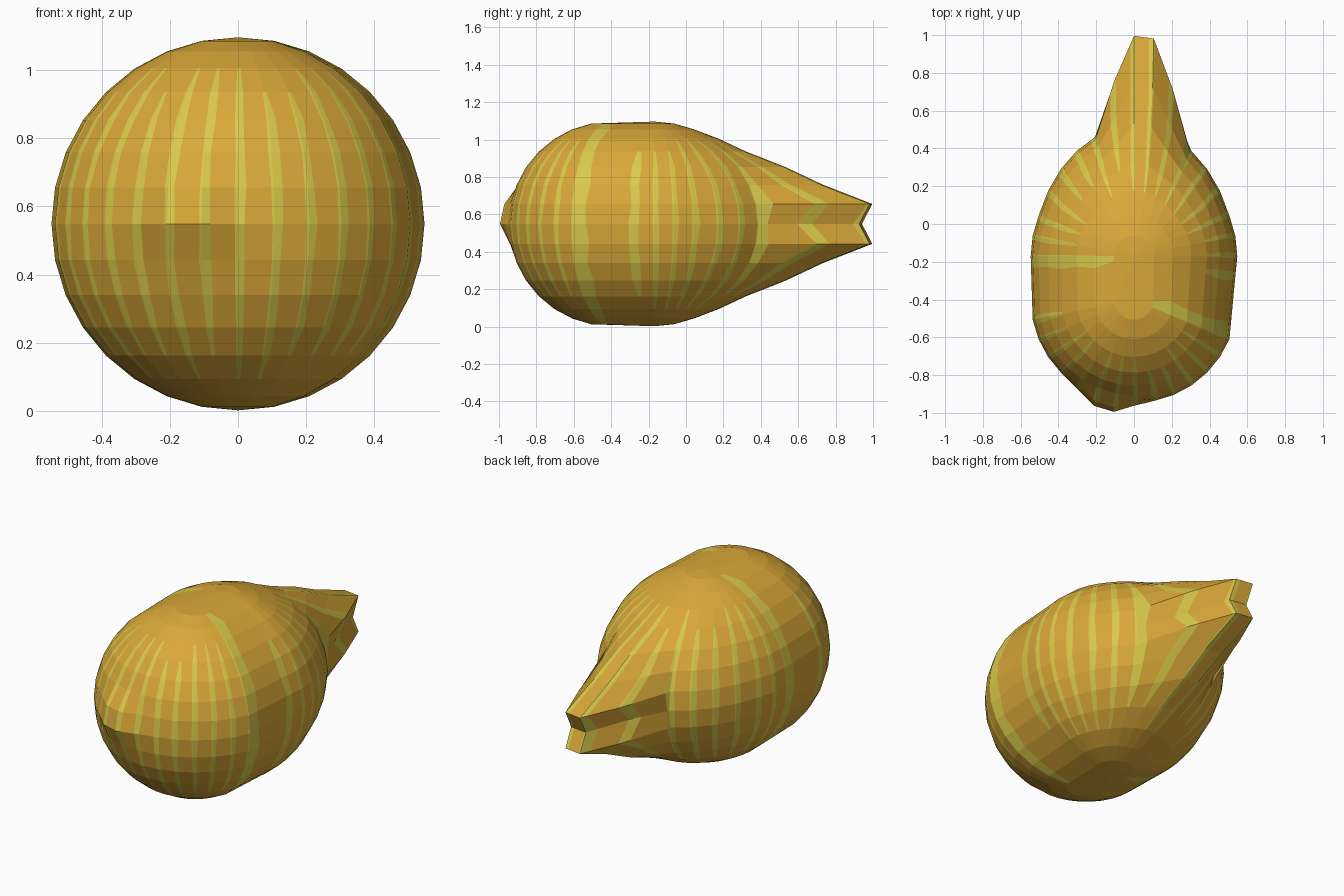
import bpy, math, random

if "Cube" in bpy.data.objects:
    bpy.data.objects.remove(bpy.data.objects["Cube"])

random.seed(4)
R, ZC = 0.547, 0.549
SEG, RINGS = 32, 16


def material(name, rgb):
    m = bpy.data.materials.new(name)
    m.diffuse_color = (*rgb, 1)
    m.use_nodes = True
    m.node_tree.nodes["Principled BSDF"].inputs["Base Color"].default_value = m.diffuse_color
    return m


# Extra backward pull of the tail columns, by distance from the equator ring
TAIL_INNER = [0.425, 0.495, 0.275, 0.145, 0.03]
TAIL_OUTER = [0.15, 0.27, 0.12, 0.05, 0.0]


def point(k, j):
    """Sphere vertex stretched along y: k = column (0 back, 16 front), j = ring."""
    k %= SEG
    a, t = 2 * math.pi * k / SEG, math.pi * j / RINGS
    x, y = R * math.sin(t) * math.sin(a), R * math.sin(t) * math.cos(a)
    z = ZC + R * math.cos(t)
    d = abs(j - 8)
    if 10 <= k <= 23:                        # round front half
        y -= 0.40
        if k in (17, 18):                    # small pinched beak
            y -= {8: 0.058, 7: 0.045, 9: 0.015}.get(j, 0)
        elif k in (16, 19) and j == 8:
            y -= 0.015
    else:                                    # longer back half
        y += -0.17 + 0.4 * max(0, y - 0.2)
        if d < 5 and k in (0, 1):
            y += TAIL_INNER[d]
        elif d < 5 and k in (31, 2):
            y += TAIL_OUTER[d]
    return (x, y, z)


def mix(p, q, f):
    return tuple(u + (v - u) * f for u, v in zip(p, q))


# Each column gets a stripe strip on both sides of its meridian
verts, faces, mats = [], [], []
cols = []
for k in range(SEG):
    wide = k in (10, 24)                     # stretched stripes reach the poles
    first = 1 if wide else random.choice((3, 3, 4))
    last = 15 if wide else random.choice((12, 13, 13))
    left, mid, right = [], [], []
    for j in range(1, RINGS):
        end = 0.5 if j in (first, last) else 1.0
        wl = random.uniform(0.17, 0.27) * end
        wr = random.uniform(0.04, 0.10) * end
        p = point(k, j)
        for lst, co in ((left, mix(p, point(k - 1, j), wl)), (mid, p),
                        (right, mix(p, point(k + 1, j), wr))):
            lst.append(len(verts))
            verts.append(co)
    cols += [(left, None), (mid, (first, last)), (right, (first, last))]

top, bottom = len(verts), len(verts) + 1
verts += [(0, -0.17, ZC + R), (0, -0.17, ZC - R)]
n = len(cols)
for i in range(n):
    a, b = cols[i][0], cols[(i + 1) % n][0]
    span = cols[(i + 1) % n][1]              # strip ending at mid or right is a stripe
    faces.append((top, a[0], b[0]))
    mats.append(0)
    for j in range(RINGS - 2):
        faces.append((a[j], a[j + 1], b[j + 1], b[j]))
        mats.append(1 if span and span[0] <= j + 1 < span[1] else 0)
    faces.append((bottom, b[-1], a[-1]))
    mats.append(0)

mesh = bpy.data.meshes.new("striped_body")
# Columns run clockwise seen from above, so flip for outward normals
mesh.from_pydata(verts, [], [f[::-1] for f in faces])
mesh.materials.append(material("golden orange", (0.70, 0.39, 0.04)))
mesh.materials.append(material("yellow green stripe", (0.69, 0.59, 0.07)))
for poly, m in zip(mesh.polygons, mats):
    poly.material_index = m
    poly.use_smooth = False
mesh.update()
body = bpy.data.objects.new("striped_body", mesh)
bpy.context.collection.objects.link(body)
